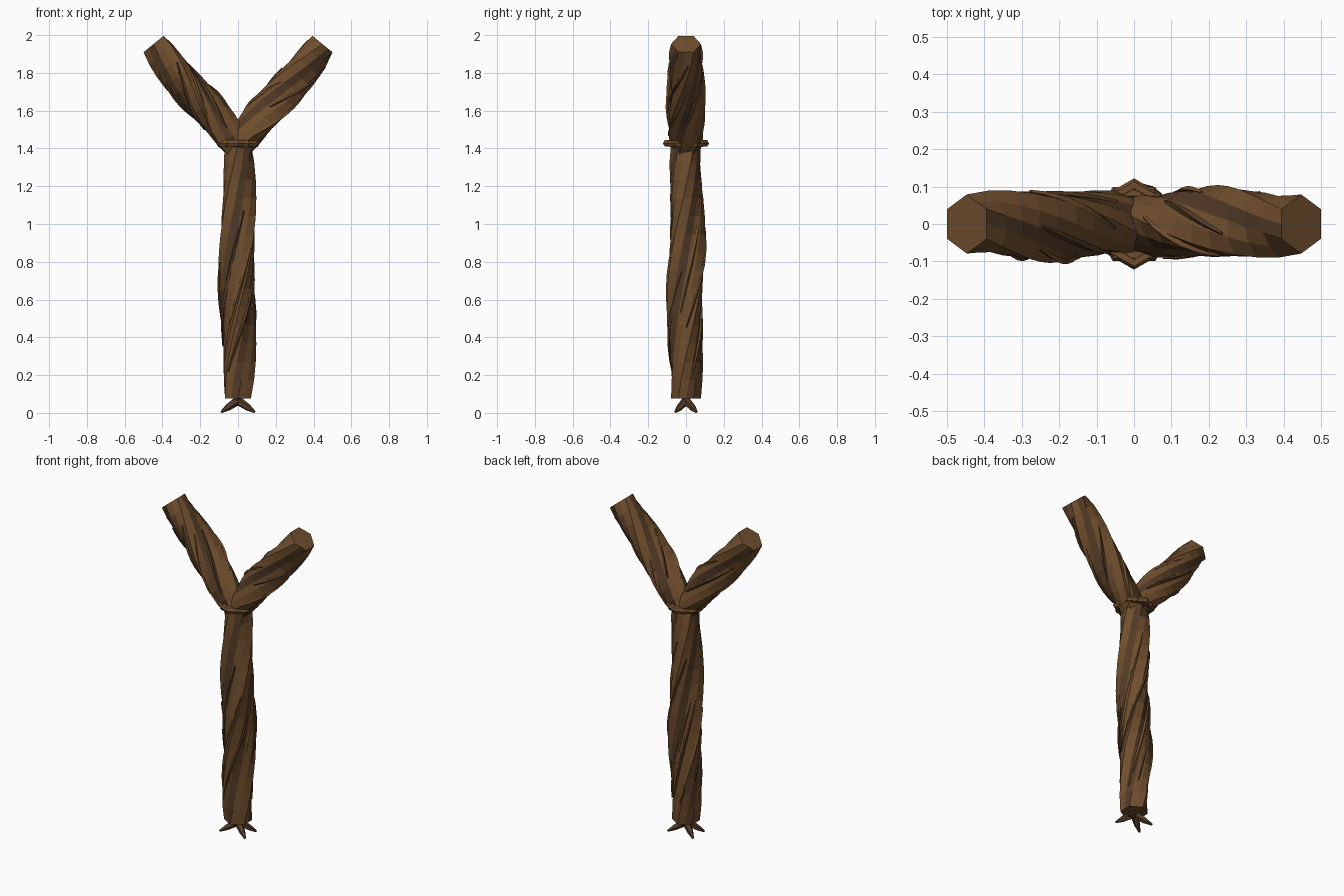
import bpy, bmesh, math, random
from mathutils import Matrix, Vector

if "Cube" in bpy.data.objects:
    bpy.data.objects.remove(bpy.data.objects["Cube"])

random.seed(4)


def material(name, rgb):
    m = bpy.data.materials.new(name)
    m.diffuse_color = (*rgb, 1)
    m.use_nodes = True
    m.node_tree.nodes["Principled BSDF"].inputs["Base Color"].default_value = m.diffuse_color
    return m


BARK = material("bark_brown", (0.165, 0.078, 0.027))
DARK = material("dark_bark", (0.088, 0.044, 0.020))


def make_object(name, verts, faces, mats, matrix, idx=None):
    me = bpy.data.meshes.new(name)
    me.from_pydata(verts, [], faces)
    for m in mats:
        me.materials.append(m)
    if idx:
        for p, k in zip(me.polygons, idx):
            p.material_index = k
    me.transform(matrix)
    bm = bmesh.new()
    bm.from_mesh(me)
    bmesh.ops.recalc_face_normals(bm, faces=bm.faces)
    bm.to_mesh(me)
    bm.free()
    ob = bpy.data.objects.new(name, me)
    bpy.context.collection.objects.link(ob)
    return ob


def polar(a, r, z):
    return (r * math.cos(a), r * math.sin(a), z)


def loft(rings):
    """Faces joining equal rings of points, with end caps."""
    n = len(rings[0])
    verts = [p for ring in rings for p in ring]
    faces = [(j * n + i, j * n + (i + 1) % n, (j + 1) * n + (i + 1) % n, (j + 1) * n + i)
             for j in range(len(rings) - 1) for i in range(n)]
    faces += [tuple(range(n))[::-1], tuple(range((len(rings) - 1) * n, len(rings) * n))]
    return verts, faces


def radius(col, t, r):
    """Hexagonal at the ends, three twisted lobes between them."""
    swell = max(0, math.sin(math.pi * t)) ** 0.6
    hexa = r * (1 if round(col) % 2 == 0 else 0.866)
    base = hexa * (1 - swell) + r * 0.94 * swell
    return base + swell * (0.016 + 0.014 * math.cos(col * math.pi / 2))


def limb(name, length, r, twist, matrix, strands, steps):
    ang = lambda col, t: math.pi / 2 + col * math.pi / 6 + twist * t
    # twisted core, with one dark column beside each groove
    rings = [[polar(ang(i, j / steps), radius(i, j / steps, r), length * j / steps)
              for i in range(12)] for j in range(steps + 1)]
    verts, faces = loft(rings)
    idx = [1 if f < 12 * steps and f % 12 % 4 == 1 else 0 for f in range(len(faces))]
    make_object(name, verts, faces, [BARK, DARK], matrix, idx)
    # raised bark strands winding round the core
    for k in range(strands):
        c0 = 12 * k / strands + random.uniform(-0.4, 0.4)
        t0 = random.uniform(0.07, 0.4)
        t1 = min(0.93, t0 + random.uniform(0.35, 0.55))
        drift = random.uniform(0.3, 1.4)
        rings = []
        for j in range(9):
            u = j / 8
            t = t0 + (t1 - t0) * u
            col = c0 + drift * u
            lo = math.floor(col)
            f = col - lo
            rr = radius(lo, t, r) * (1 - f) + radius(lo + 1, t, r) * f
            a = ang(col, t)
            s = 0.45 + 0.55 * math.sin(math.pi * u)
            w, h = 0.011 * s / rr, 0.009 * s
            z = length * t
            rings.append([polar(a, rr + h, z), polar(a + w, rr, z),
                          polar(a, rr - h, z), polar(a - w, rr, z)])
        make_object(f"{name}_strand_{k + 1}", *loft(rings),
                    [DARK if k % 2 else BARK], matrix)


# trunk
limb("trunk", 1.35, 0.079, math.pi, Matrix.Translation((0, 0, 0.08)), 8, 14)

# two forked branches, the second turned half round
tip, base = Vector((-0.447, 0, 1.956)), Vector((0, 0, 1.41))
d = tip - base
left = Matrix.Translation(base) @ Matrix.Rotation(math.atan2(d.x, d.z), 4, 'Y')
for name, turn in (("left_branch", 0), ("right_branch", math.pi)):
    limb(name, d.length, 0.079, math.radians(120),
         Matrix.Rotation(turn, 4, 'Z') @ left, 6, 10)

# collar of two hexagonal rings at the fork
for name, R, phase, z in (("collar_ring", 0.104, math.pi / 2, 1.43),
                          ("collar_inner_ring", 0.096, 0, 1.428)):
    verts, faces = [], []
    for i in range(6):
        for k in range(6):
            b = k * math.pi / 3
            verts.append(polar(phase + i * math.pi / 3, R + 0.018 * math.cos(b),
                               z + 0.019 * math.sin(b)))
            i2, k2 = (i + 1) % 6, (k + 1) % 6
            faces.append((i * 6 + k, i2 * 6 + k, i2 * 6 + k2, i * 6 + k2))
    make_object(name, verts, faces, [BARK], Matrix())

# four pointed roots splayed under the trunk
for i, (sx, sy) in enumerate(((-1, -1), (1, -1), (1, 1), (-1, 1))):
    a, b = Vector((0, 0, 0.068)), Vector((sx * 0.088, sy * 0.056, 0.008))
    axis = b - a
    m = Matrix.Translation(a) @ axis.to_track_quat('Z', 'Y').to_matrix().to_4x4()
    rings = [[polar(k * math.pi * 2 / 5, r, z) for k in range(5)]
             for r, z in ((0.024, -0.01), (0.018, axis.length * 0.6), (0.006, axis.length))]
    make_object(f"root_{i + 1}", *loft(rings), [DARK], m)

# set the lowest root point exactly on the ground
low = min(v.co.z for o in bpy.data.objects for v in o.data.vertices)
for o in bpy.data.objects:
    o.data.transform(Matrix.Translation((0, 0, -low)))
